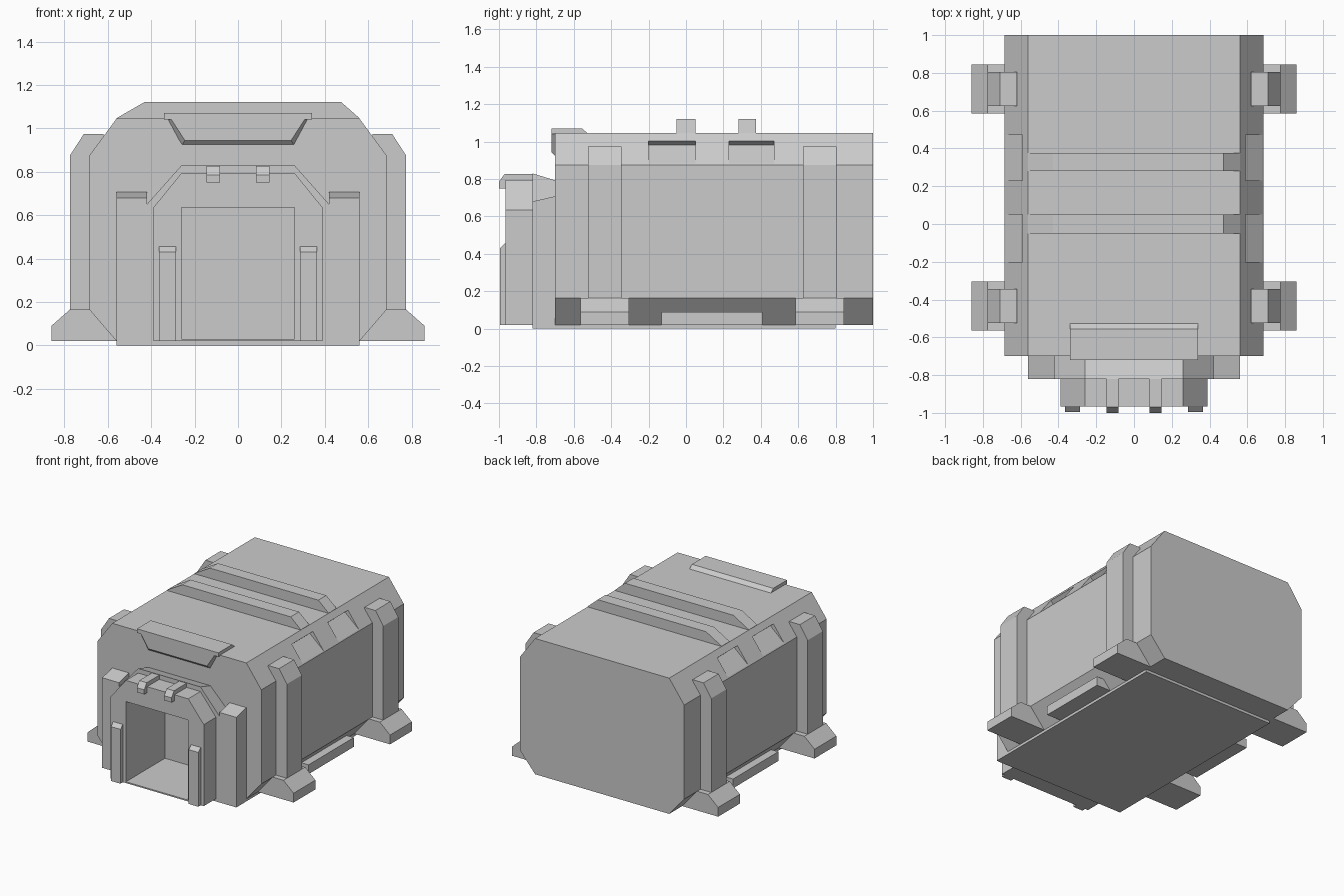
import bpy, bmesh

if "Cube" in bpy.data.objects:
    bpy.data.objects.remove(bpy.data.objects["Cube"])


def loft(name, rings):
    """Closed solid through rings of equal point count."""
    bm = bmesh.new()
    rows = [[bm.verts.new(p) for p in ring] for ring in rings]
    n = len(rows[0])
    for a, b in zip(rows, rows[1:]):
        for i in range(n):
            bm.faces.new((a[i], a[(i + 1) % n], b[(i + 1) % n], b[i]))
    bm.faces.new(rows[0])
    bm.faces.new(rows[-1])
    bmesh.ops.recalc_face_normals(bm, faces=bm.faces)
    me = bpy.data.meshes.new(name)
    bm.to_mesh(me)
    bm.free()
    ob = bpy.data.objects.new(name, me)
    bpy.context.collection.objects.link(ob)
    return ob


def along_y(name, prof, y0, y1, prof2=None, s=1):
    """xz profile run from y0 to y1, optionally changing to prof2."""
    return loft(name, [[(s * x, y0, z) for x, z in prof],
                       [(s * x, y1, z) for x, z in prof2 or prof]])


def along_x(name, prof, x0, x1):
    """yz profile run from x0 to x1."""
    return loft(name, [[(x, y, z) for y, z in prof] for x in (x0, x1)])


def box(name, x0, x1, y0, y1, z0, z1):
    return along_y(name, [(x0, z0), (x1, z0), (x1, z1), (x0, z1)], y0, y1)


def sym(half):
    """Mirror a right-hand half profile into a full one."""
    return half + [(-x, z) for x, z in reversed(half)]


def cut(ob, cutters):
    for c in cutters:
        m = ob.modifiers.new("cut", 'BOOLEAN')
        m.operation, m.solver, m.object = 'DIFFERENCE', 'EXACT', c
    bpy.context.view_layer.update()
    deps = bpy.context.evaluated_depsgraph_get()
    me = bpy.data.meshes.new_from_object(ob.evaluated_get(deps))
    ob.modifiers.clear()
    ob.data = me
    for c in cutters:
        bpy.data.objects.remove(c)


# Main hull with doorway and shoulder window recesses
hull = along_y("hull", sym([(0.56, 0.02), (0.685, 0.165), (0.685, 0.875), (0.56, 1.045)]), -0.7, 1.0)
cutters = [box("door_cutter", -0.26, 0.26, -1.2, -0.5, 0.03, 0.635)]
for s in (1, -1):
    for y0, y1 in ((-0.2, 0.05), (0.23, 0.47)):
        cutters.append(along_y("window_cutter", [(0.68, 0.882), (0.565, 0.983), (0.59, 1.004), (0.72, 1.0)],
                               y0, y1, s=s))
cut(hull, cutters)

# Base plate
box("base_plate", -0.56, 0.56, -0.82, 0.8, 0.0, 0.025)

# Roof ribs
for y0, y1 in ((-0.05, 0.05), (0.28, 0.375)):
    along_y("roof_rib", [(-0.56, 1.04), (0.56, 1.04), (0.56, 1.047), (0.475, 1.122),
                         (-0.43, 1.122), (-0.56, 1.047)], y0, y1)

# Side pillars, feet and sills
for s in (1, -1):
    for yc in (-0.435, 0.715):
        along_y("side_pillar", [(0.62, 0.15), (0.775, 0.15), (0.775, 0.875), (0.71, 0.975), (0.62, 0.975)],
                yc - 0.09, yc + 0.09, s=s)
        along_y("foot", [(0.55, 0.02), (0.86, 0.02), (0.86, 0.09), (0.775, 0.165), (0.62, 0.165)],
                yc - 0.13, yc + 0.13, s=s)
    along_y("side_sill", [(0.54, 0.02), (0.68, 0.02), (0.68, 0.09), (0.6, 0.09)], -0.13, 0.41, s=s)

# Entrance: stepped arch frames with a doorway
outer = along_y("entrance_outer_arch", sym([(0.42, 0.02), (0.42, 0.65), (0.26, 0.83)]), -0.82, -0.69,
                sym([(0.42, 0.02), (0.42, 0.63), (0.26, 0.79)]))
inner = along_y("entrance_inner_arch", sym([(0.39, 0.02), (0.39, 0.635), (0.26, 0.795)]), -0.965, -0.81)
for arch in (outer, inner):
    cut(arch, [box("door_cutter", -0.26, 0.26, -1.2, -0.4, 0.03, 0.635)])

for s in (1, -1):
    # Side blocks beside the arch
    along_x("entrance_side_block", [(-0.82, 0.02), (-0.69, 0.02), (-0.69, 0.71), (-0.82, 0.68)],
            s * 0.42, s * 0.56)
    # Door posts with sloped tops
    along_x("door_post", [(-0.995, 0.02), (-0.95, 0.02), (-0.95, 0.46), (-0.968, 0.455), (-0.995, 0.43)],
            s * 0.285, s * 0.365)
    # Hooked clips over the arch
    along_x("arch_clip", [(-0.81, 0.78), (-0.81, 0.827), (-0.97, 0.827), (-1.0, 0.785),
                          (-1.0, 0.75), (-0.96, 0.75), (-0.96, 0.78)], s * 0.083, s * 0.145)

# Canopy: roof plate and tapered front panel
along_x("canopy_plate", [(-0.72, 1.07), (-0.555, 1.07), (-0.525, 1.043), (-0.70, 1.04), (-0.72, 1.04)], -0.34, 0.34)
along_y("canopy_front", sym([(0.245, 0.945), (0.325, 1.069)]), -0.72, -0.695,
        sym([(0.26, 0.92), (0.34, 1.069)]))
